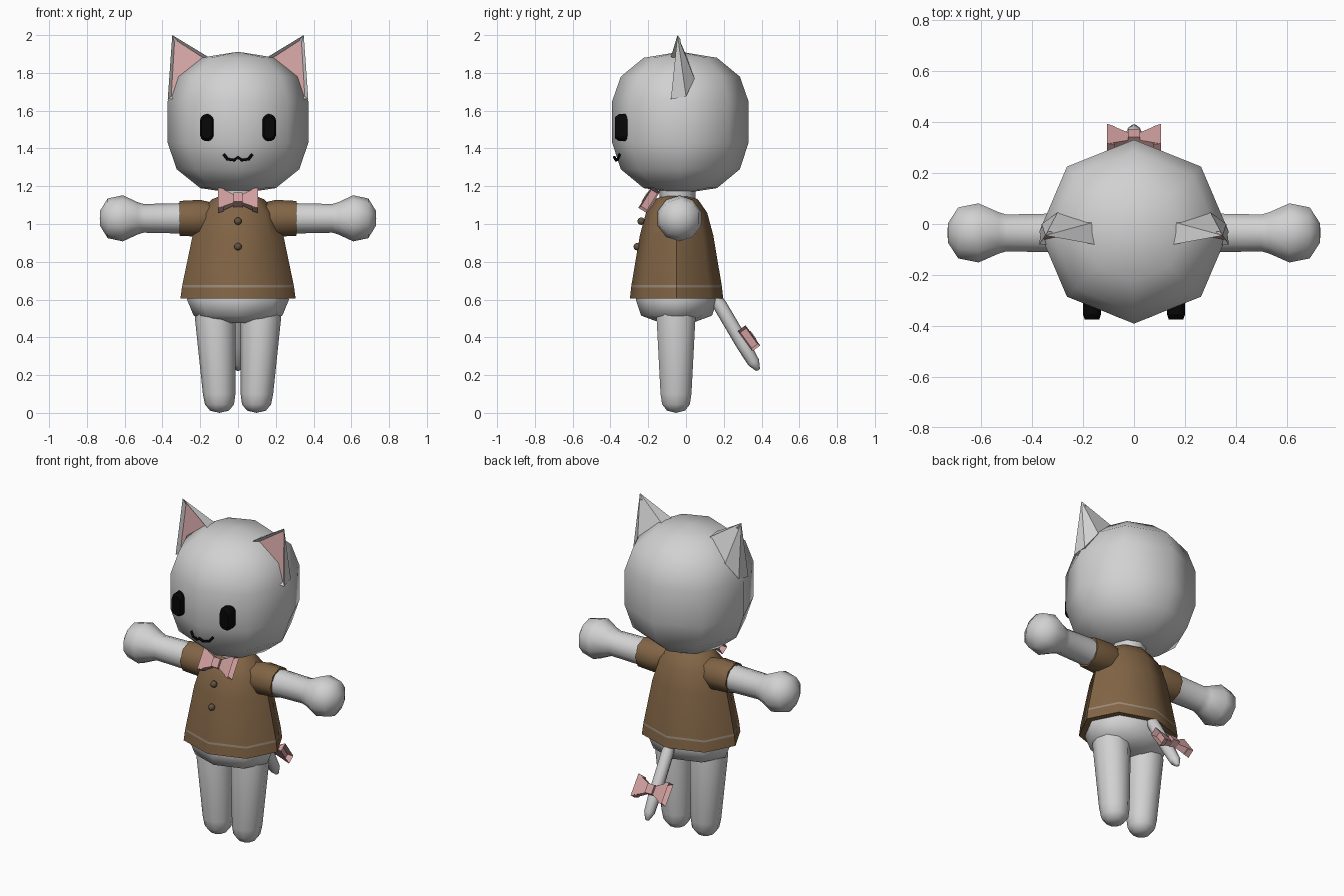
import bpy, bmesh, math
from mathutils import Matrix, Vector

if "Cube" in bpy.data.objects:
    bpy.data.objects.remove(bpy.data.objects["Cube"])


def material(name, rgb):
    m = bpy.data.materials.new(name)
    m.diffuse_color = (*rgb, 1)
    m.use_nodes = True
    m.node_tree.nodes["Principled BSDF"].inputs["Base Color"].default_value = m.diffuse_color
    return m


FUR = material("light_grey_fur", (0.64, 0.64, 0.64))
BROWN = material("brown_cloth", (0.22, 0.128, 0.06))
TRIM = material("tan_trim", (0.32, 0.25, 0.19))
PINK = material("bow_pink", (0.62, 0.34, 0.34))
EAR_PINK = material("ear_pink", (0.70, 0.40, 0.40))
BLACK = material("black", (0.002, 0.002, 0.002))
BUTTON = material("button_brown", (0.12, 0.09, 0.055))


def finish(name, bm, mats, matrix=Matrix(), smooth=None):
    bmesh.ops.remove_doubles(bm, verts=bm.verts, dist=1e-5)
    bmesh.ops.recalc_face_normals(bm, faces=bm.faces)
    bm.transform(matrix)
    me = bpy.data.meshes.new(name)
    bm.to_mesh(me)
    bm.free()
    for m in mats:
        me.materials.append(m)
    ob = bpy.data.objects.new(name, me)
    bpy.context.collection.objects.link(ob)
    if smooth:
        bpy.ops.object.select_all(action='DESELECT')
        ob.select_set(True)
        bpy.context.view_layer.objects.active = ob
        bpy.ops.object.shade_smooth_by_angle(angle=math.radians(smooth))
    return ob


def loft(name, rings, mats, matrix=Matrix(), sides=8, sy=1.0, smooth=70, bands=()):
    """Rings are (radius, height, x offset); bands lists the strips with the second material."""
    bm = bmesh.new()
    rows = []
    for ring in rings:
        r, z, ox = (*ring, 0)[:3]
        rows.append([bm.verts.new((ox + r * math.cos(2 * math.pi * k / sides),
                                   sy * r * math.sin(2 * math.pi * k / sides), z))
                     for k in range(sides)])
    for i in range(len(rows) - 1):
        for k in range(sides):
            j = (k + 1) % sides
            f = bm.faces.new((rows[i][k], rows[i][j], rows[i + 1][j], rows[i + 1][k]))
            f.material_index = 1 if i in bands else 0
    if rings[0][0] > 0:
        bm.faces.new(rows[0][::-1])
    if rings[-1][0] > 0:
        bm.faces.new(rows[-1])
    return finish(name, bm, mats, matrix, smooth)


def at(x, y, z):
    return Matrix.Translation((x, y, z))


# Head and neck
loft("head", [(0, 1.16), (0.20, 1.19), (0.325, 1.29), (0.372, 1.43), (0.372, 1.65),
              (0.325, 1.78), (0.20, 1.88), (0, 1.912)], [FUR], at(0, -0.03, 0), sy=0.97, smooth=80)
loft("neck", [(0.09, 1.08), (0.10, 1.22)], [FUR], at(0, -0.045, 0))

# Body under the tunic
loft("hips", [(0.10, 0.475), (0.235, 0.515), (0.27, 0.60), (0.25, 0.66)], [FUR],
     at(0, -0.05, 0), sy=0.8)

# Tunic with a thin trim line
loft("tunic", [(0.305, 0.605), (0.297, 0.664), (0.295, 0.676), (0.24, 0.94), (0.20, 1.06),
               (0.14, 1.13), (0.09, 1.15)], [BROWN, TRIM], at(0, -0.05, 0), sy=0.81,
     smooth=50, bands=(1,))

# Arms, sleeves and legs
for s, side in ((1, "left"), (-1, "right")):
    along = at(0, -0.035, 1.03) @ Matrix.Rotation(s * math.pi / 2, 4, 'Y')
    loft(side + "_sleeve", [(0.07, 0.08), (0.098, 0.20), (0.092, 0.31)], [BROWN], along)
    loft(side + "_arm", [(0.07, 0.15), (0.08, 0.31), (0.076, 0.50), (0.085, 0.53), (0.122, 0.61),
                         (0.105, 0.69), (0.04, 0.73), (0, 0.732)], [FUR], along, sides=10)
    loft(side + "_leg", [(0, 0.0, s * 0.098), (0.05, 0.012, s * 0.098), (0.077, 0.045, s * 0.098),
                         (0.086, 0.10, s * 0.1), (0.108, 0.50, s * 0.12), (0.10, 0.56, s * 0.12)],
         [FUR], at(0, -0.053, 0), sides=10)

# Tail
root, tip = Vector((0, 0.15, 0.62)), Vector((0, 0.383, 0.225))
axis = (tip - root).to_track_quat('Z', 'Y').to_matrix().to_4x4()
loft("tail", [(0.03, 0), (0.037, 0.06), (0.037, 0.30), (0.032, 0.41), (0.012, 0.455), (0, 0.458)],
     [FUR], Matrix.Translation(root) @ axis)

# Ears: thin wedges with a recessed pink inside
for s, side in ((1, "left"), (-1, "right")):
    pts = [(0.13, -0.085, 1.868), (0.348, -0.045, 2.0), (0.372, -0.08, 1.66), (0.2, -0.09, 1.68),
           (0.13, 0.015, 1.86), (0.30, 0.045, 1.77), (0.362, 0.0, 1.675)]
    bm = bmesh.new()
    v = [bm.verts.new((s * x, y, z)) for x, y, z in pts]
    faces = [bm.faces.new([v[i] for i in f]) for f in
             ((0, 1, 2, 3), (0, 4, 1), (4, 5, 1), (5, 6, 1), (6, 2, 1), (0, 3, 5, 4), (3, 2, 6, 5))]
    bmesh.ops.recalc_face_normals(bm, faces=bm.faces)
    bmesh.ops.inset_individual(bm, faces=[faces[0]], thickness=0.024, depth=-0.02)
    faces[0].material_index = 1
    finish(side + "_ear", bm, [FUR, EAR_PINK])

# Eyes: upright capsule shapes with a softened front
for s, side in ((1, "left"), (-1, "right")):
    bm = bmesh.new()
    rows = []
    for y, k in ((-0.31, 1), (-0.355, 1), (-0.375, 0.8)):
        row = []
        for i in range(16):
            a = 2 * math.pi * (i + 0.5) / 16
            lift = 0.036 if math.sin(a) > 0 else -0.036
            row.append(bm.verts.new((s * 0.165 + 0.036 * k * math.cos(a), y,
                                     1.51 + k * (lift + 0.036 * math.sin(a)))))
        rows.append(row)
    for a, b in zip(rows, rows[1:]):
        for i in range(16):
            j = (i + 1) % 16
            bm.faces.new((a[i], a[j], b[j], b[i]))
    bm.faces.new(rows[-1])
    bm.faces.new(rows[0])
    finish(side + "_eye", bm, [BLACK])

# Mouth: a thin bent line
half = [(0.075, -0.352, 1.368), (0.055, -0.361, 1.343), (0.02, -0.371, 1.338)]
path = [(-x, y, z) for x, y, z in half] + [(0, -0.379, 1.353)] + half[::-1]
cu = bpy.data.curves.new("mouth", 'CURVE')
cu.dimensions = '3D'
cu.bevel_depth = 0.008
cu.bevel_resolution = 1
cu.use_fill_caps = True
sp = cu.splines.new('POLY')
sp.points.add(len(path) - 1)
for p, co in zip(sp.points, path):
    p.co = (*co, 1)
cu.materials.append(BLACK)
bpy.context.collection.objects.link(bpy.data.objects.new("mouth", cu))

# Tunic buttons
for name, y, z in (("upper_button", -0.237, 1.015), ("lower_button", -0.258, 0.88)):
    bm = bmesh.new()
    bmesh.ops.create_uvsphere(bm, u_segments=8, v_segments=6, radius=0.02)
    finish(name, bm, [BUTTON], at(0, y, z), smooth=80)


# Bows: two flared wings with hollow ends, and a knot
def bow(name, matrix):
    bm = bmesh.new()
    for s in (1, -1):
        ring = [[bm.verts.new((s * x, sy * d, sz * h)) for sy, sz in
                 ((-1, -1), (1, -1), (1, 1), (-1, 1))]
                for x, h, d in ((0.01, 0.02, 0.012), (0.105, 0.066, 0.026))]
        bm.faces.new(ring[0])
        end = bm.faces.new(ring[1])
        for i in range(4):
            j = (i + 1) % 4
            bm.faces.new((ring[0][i], ring[0][j], ring[1][j], ring[1][i]))
        bmesh.ops.recalc_face_normals(bm, faces=bm.faces)
        bmesh.ops.inset_individual(bm, faces=[end], thickness=0.01, depth=-0.03)
    bmesh.ops.create_cube(bm, size=1, matrix=Matrix.Diagonal((0.046, 0.06, 0.056, 1)))
    finish(name, bm, [PINK], matrix)


bow("neck_bow", at(0, -0.195, 1.128) @ Matrix.Rotation(math.radians(-32), 4, 'X'))
bow("tail_bow", at(0, 0.333, 0.395) @ Matrix.Rotation(math.radians(36), 4, 'X'))
